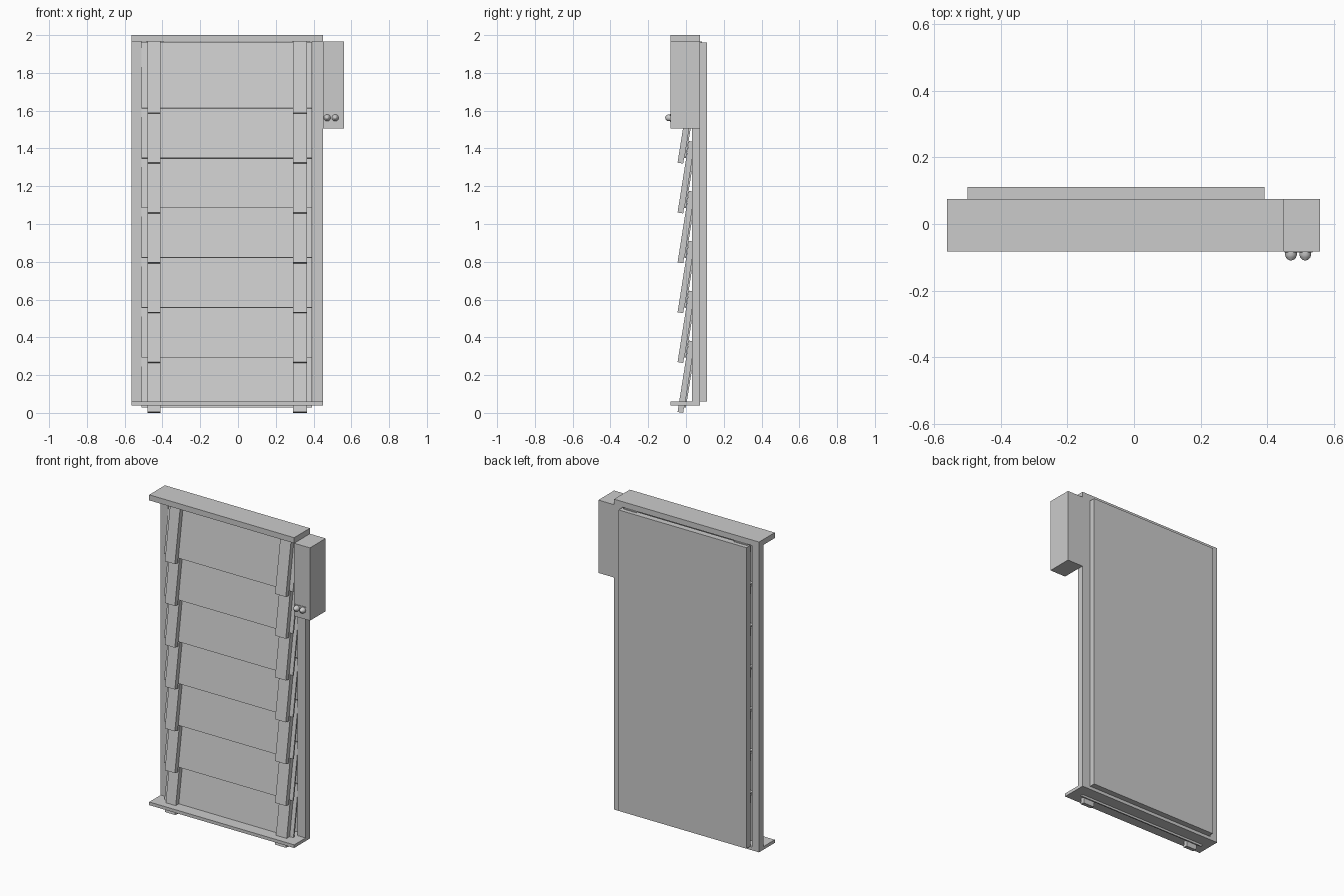
import bpy
import bmesh
from math import radians
from mathutils import Matrix, Vector

default = bpy.data.objects.get("Cube")
if default:
    bpy.data.objects.remove(default, do_unlink=True)

GREY = (0.6, 0.6, 0.6, 1)
mat = bpy.data.materials.new("plain grey")
mat.use_nodes = True
mat.diffuse_color = GREY
mat.node_tree.nodes["Principled BSDF"].inputs["Base Color"].default_value = GREY


def finish(name, bm, matrix=Matrix()):
    mesh = bpy.data.meshes.new(name)
    bm.to_mesh(mesh)
    bm.free()
    mesh.materials.append(mat)
    obj = bpy.data.objects.new(name, mesh)
    obj.matrix_world = matrix
    bpy.context.collection.objects.link(obj)
    return obj


def box(name, x, y, z, matrix=Matrix()):
    """Box from three (low, high) ranges."""
    bm = bmesh.new()
    bmesh.ops.create_cube(bm, size=1)
    size = Vector([b - a for a, b in (x, y, z)])
    centre = Vector([(a + b) / 2 for a, b in (x, y, z)])
    bmesh.ops.scale(bm, vec=size, verts=bm.verts)
    bmesh.ops.translate(bm, vec=centre, verts=bm.verts)
    return finish(name, bm, matrix)


# Frame: top bar, bottom sill and two stiles
FRONT, BACK = -0.082, 0.075
STILE_FRONT = 0.032
LEFT, RIGHT = -0.563, 0.45
TOP, SILL = 1.965, 0.06
box("top_bar", (LEFT, RIGHT), (FRONT, BACK), (TOP, 2.0))
box("bottom_sill", (LEFT, RIGHT), (FRONT, BACK), (0.04, SILL))
box("right_stile", (LEFT, -0.512), (STILE_FRONT, BACK), (SILL, TOP))
box("left_stile", (0.395, RIGHT), (STILE_FRONT, BACK), (SILL, TOP))

# Flat panel closing the back
box("back_panel", (-0.5, 0.393), (0.072, 0.111), (SILL, TOP - 0.004))

# Overlapping tilted slats, each with two battens that hang below it
BATTENS = ((-0.48, -0.41), (0.29, 0.365))
PITCH = 0.264
for i in range(7):
    place = Matrix.Translation((0, -0.015, i * PITCH)) @ Matrix.Rotation(radians(-9), 4, "X")
    box(f"slat_{i + 1}", (-0.51, 0.391), (0, 0.01), (0.03, 0.383), place)
    for side, span in zip(("right", "left"), BATTENS):
        box(f"{side}_batten_{i + 1}", span, (-0.03, 0), (0, 0.383), place)

# Small hanging tabs set in the top of the panel
for side, span in (("right", (-0.485, -0.395)), ("left", (0.288, 0.378))):
    box(f"{side}_hanging_tab", span, (0.06, 0.085), (1.9, TOP))

# Control box with a button plate
box("control_box", (RIGHT, 0.56), (FRONT, BACK), (1.505, TOP))
box("button_plate", (0.452, 0.537), (FRONT - 0.003, FRONT), (1.54, 1.583))

# Domed buttons: stacked rings of a short turned profile
PROFILE = ((0.018, 0), (0.018, 0.011), (0.015, 0.019), (0.009, 0.025), (0.001, 0.028))
for name, x in (("right_button", 0.472), ("left_button", 0.515)):
    bm = bmesh.new()
    for (r1, d1), (r2, d2) in zip(PROFILE, PROFILE[1:]):
        bmesh.ops.create_cone(bm, cap_ends=d2 == PROFILE[-1][1], segments=20,
                              radius1=r1, radius2=r2, depth=d2 - d1,
                              matrix=Matrix.Translation((0, 0, (d1 + d2) / 2)))
    bmesh.ops.remove_doubles(bm, verts=bm.verts, dist=0.0001)
    turn = Matrix.Translation((x, FRONT, 1.562)) @ Matrix.Rotation(radians(90), 4, "X")
    button = finish(name, bm, turn)
    bpy.ops.object.select_all(action="DESELECT")
    button.select_set(True)
    bpy.context.view_layer.objects.active = button
    bpy.ops.object.shade_smooth_by_angle(angle=radians(40))
